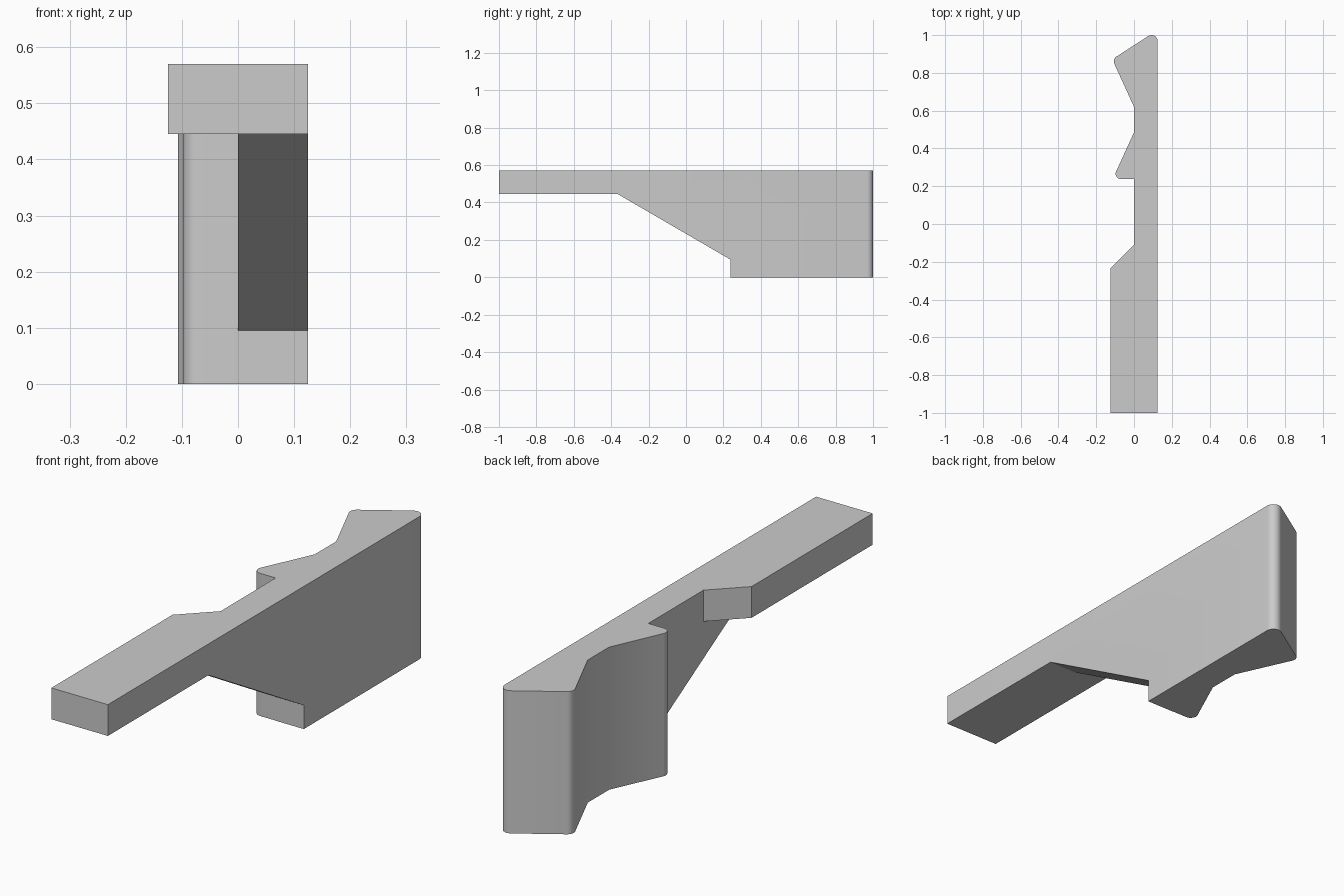
import bpy
import bmesh
import math
from mathutils import Vector

if "Cube" in bpy.data.objects:
    bpy.data.objects.remove(bpy.data.objects["Cube"])


def fillet(points, segments=8):
    """Points are (u, v, radius); corners with a radius become arcs."""
    out = []
    n = len(points)
    for i, (u, v, r) in enumerate(points):
        p = Vector((u, v))
        if r == 0:
            out.append(p)
            continue
        a = (Vector(points[i - 1][:2]) - p).normalized()
        b = (Vector(points[(i + 1) % n][:2]) - p).normalized()
        half = a.angle(b) / 2
        centre = p + (a + b).normalized() * (r / math.sin(half))
        start = p + a * (r / math.tan(half)) - centre
        end = p + b * (r / math.tan(half)) - centre
        sweep = math.pi - 2 * half
        for k in range(segments + 1):
            t = k / segments
            w = (start * math.sin((1 - t) * sweep) + end * math.sin(t * sweep)) / math.sin(sweep)
            out.append(centre + w)
    return out


def prism(name, outline, axis, low, high):
    """Extrude an outline along x (outline in y, z) or z (outline in x, y)."""
    bm = bmesh.new()
    verts = []
    for p in outline:
        u, v = p[0], p[1]
        verts.append(bm.verts.new((low, u, v) if axis == 'X' else (u, v, low)))
    face = bm.faces.new(verts)
    res = bmesh.ops.extrude_face_region(bm, geom=[face])
    step = (high - low, 0, 0) if axis == 'X' else (0, 0, high - low)
    moved = [e for e in res['geom'] if isinstance(e, bmesh.types.BMVert)]
    bmesh.ops.translate(bm, verts=moved, vec=step)
    bmesh.ops.recalc_face_normals(bm, faces=bm.faces)
    mesh = bpy.data.meshes.new(name)
    bm.to_mesh(mesh)
    bm.free()
    obj = bpy.data.objects.new(name, mesh)
    bpy.context.collection.objects.link(obj)
    return obj


# Full-height body with two rounded teeth and the wide handle
plan = [
    (-0.125, -1, 0), (0.125, -1, 0), (0.125, 1.027, 0.032),
    (-0.115, 0.872, 0.03), (0, 0.62, 0), (0, 0.485, 0),
    (-0.113, 0.238, 0.028), (0, 0.238, 0), (0, -0.11, 0), (-0.125, -0.235, 0),
]
body = prism("latch_lever", fillet(plan), 'Z', 0, 0.57)

# Cutters: sloped underside, and the space under the wide half of the handle
slope = prism("slope_cutter",
              [(-1.2, -0.2), (0.237, -0.2), (0.237, 0.095), (-0.365, 0.445), (-1.2, 0.445)],
              'X', -0.3, 0.3)
relief = prism("handle_relief_cutter",
               [(-0.3, -1.2), (0, -1.2), (0, 0), (-0.3, 0)], 'Z', -0.2, 0.445)

bpy.context.view_layer.objects.active = body
body.select_set(True)
for cutter in (relief, slope):
    cutter.hide_render = True
    mod = body.modifiers.new(cutter.name, 'BOOLEAN')
    mod.operation = 'DIFFERENCE'
    mod.solver = 'EXACT'
    mod.object = cutter
    bpy.ops.object.modifier_apply(modifier=mod.name)
    bpy.data.objects.remove(cutter, do_unlink=True)

bpy.ops.object.shade_smooth_by_angle(angle=math.radians(25))
